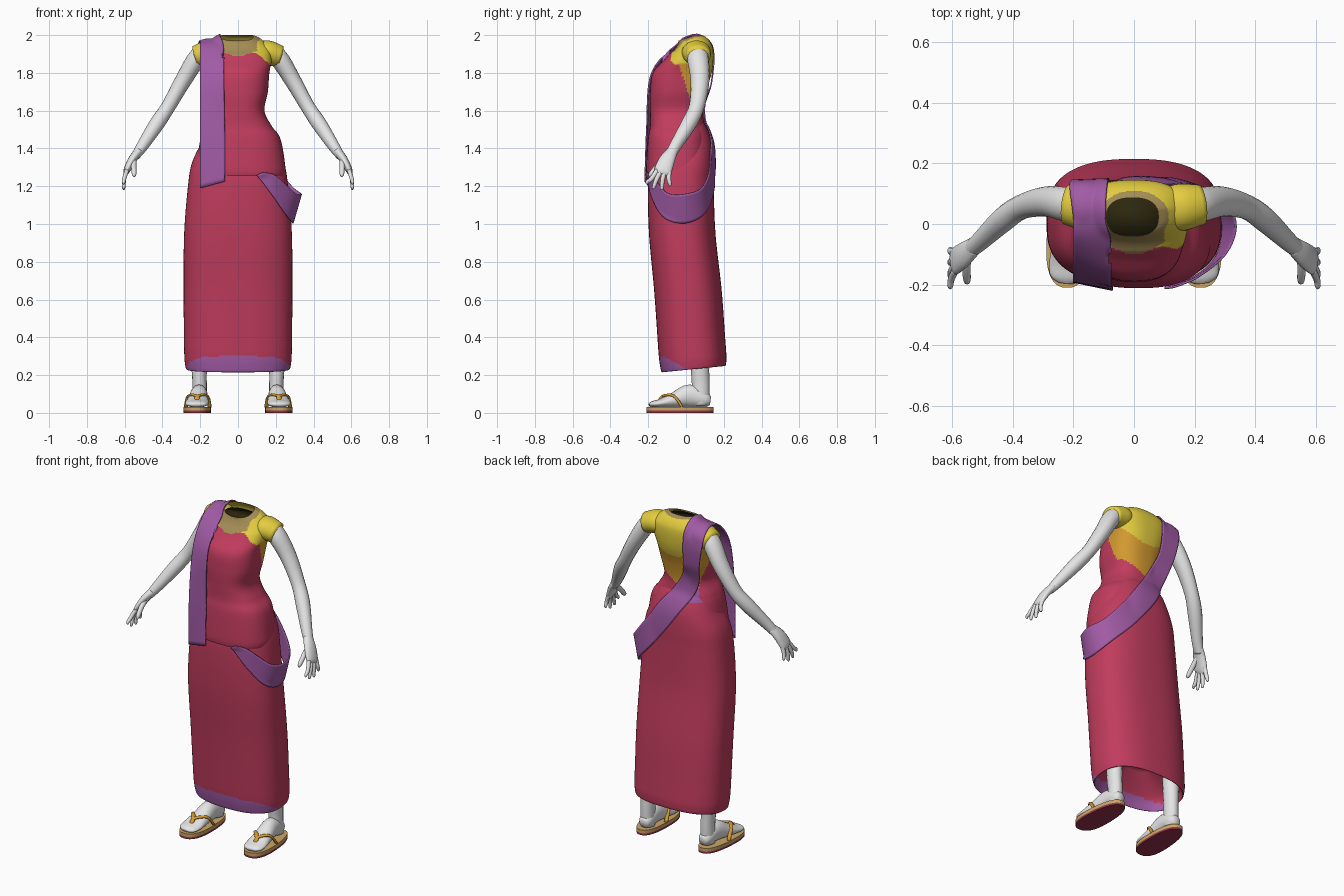
import bpy
import bmesh
import math
from mathutils import Vector

if "Cube" in bpy.data.objects:
    bpy.data.objects.remove(bpy.data.objects["Cube"])


def material(name, r, g, b):
    m = bpy.data.materials.new(name)
    m.use_nodes = True
    m.diffuse_color = (r, g, b, 1)
    m.node_tree.nodes["Principled BSDF"].inputs["Base Color"].default_value = (r, g, b, 1)
    return m


RED = material("crimson cloth", .53, .045, .11)
PURPLE = material("purple border", .36, .105, .38)
YELLOW = material("yellow blouse", .77, .61, .05)
ORANGE = material("orange cloth", .67, .33, .03)
TAN = material("tan neck trim", .37, .26, .09)
SKIN = material("pale skin", .78, .78, .78)
SOLE = material("tan sandal", .6, .38, .13)
DARK_RED = material("dark red sole", .3, .03, .07)
HOLLOW = material("dark hollow", .025, .02, .004)


def spline(keys, sub):
    """Smoothly fill in between tuples of numbers."""
    out = []
    for i in range(len(keys) - 1):
        p0, p1, p2 = keys[max(i - 1, 0)], keys[i], keys[i + 1]
        p3 = keys[min(i + 2, len(keys) - 1)]
        for s in range(sub):
            t = s / sub
            out.append(tuple(b + .5 * t * (c - a + t * (2 * a - 5 * b + 4 * c - d
                       + t * (3 * (b - c) + d - a))) for a, b, c, d in zip(p0, p1, p2, p3)))
    return out + [tuple(keys[-1])]


def loft(name, rings, mats, rule=None, closed=True, caps=(True, True), smooth=True):
    """Skin rows of points; rule(centre) picks the material of a face."""
    bm = bmesh.new()
    rows = [[bm.verts.new(p) for p in ring] for ring in rings]
    n = len(rows[0])
    for a, b in zip(rows, rows[1:]):
        for i in range(n if closed else n - 1):
            j = (i + 1) % n
            bm.faces.new((a[i], a[j], b[j], b[i]))
    if closed:
        for row, cap in zip((rows[0], rows[-1]), caps):
            if cap:
                bm.faces.new(row)
    bmesh.ops.recalc_face_normals(bm, faces=bm.faces)
    for f in bm.faces:
        f.smooth = smooth
        if rule:
            f.material_index = rule(f.calc_center_median())
    mesh = bpy.data.meshes.new(name)
    bm.to_mesh(mesh)
    bm.free()
    for m in mats:
        mesh.materials.append(m)
    ob = bpy.data.objects.new(name, mesh)
    bpy.context.collection.objects.link(ob)
    return ob


def oval(z, cx, cy, rx, ry, n=112, p=2.5):
    """Rounded-box ring lying flat at height z."""
    pts = []
    for i in range(n):
        c, s = math.cos(math.tau * i / n), math.sin(math.tau * i / n)
        pts.append(Vector((cx + rx * math.copysign(abs(c) ** (2 / p), c),
                           cy + ry * math.copysign(abs(s) ** (2 / p), s), z)))
    return pts


def tube(name, keys, mat, side=(0, 1, 0), sub=4, n=16):
    """Sweep an oval along (x, y, z, width, depth) keys; width lies along side."""
    path = spline(keys, sub)
    rings = []
    for i, k in enumerate(path):
        t = Vector(path[min(i + 1, len(path) - 1)][:3]) - Vector(path[max(i - 1, 0)][:3])
        t.normalize()
        u = Vector(side)
        u = (u - t * u.dot(t)).normalized()
        v = t.cross(u)
        rings.append([Vector(k[:3]) + u * k[3] * math.cos(math.tau * j / n)
                      + v * k[4] * math.sin(math.tau * j / n) for j in range(n)])
    return loft(name, rings, [mat])


# Long skirt with a tucked-in hem, a purple front border and a purple waist edge
def skirt_colour(c):
    if c.z > 1.49 and c.x < -.02 and c.y > 0:
        return 1
    return int(c.z < .3 - .5 * max(0, c.y + .125))


skirt_keys = [(.4, 0, .03, .08, .05), (.3, 0, .035, .24, .14), (.232, 0, .04, .27, .166),
              (.27, 0, .038, .282, .176), (.33, 0, .033, .285, .178), (.4, 0, .028, .286, .178),
              (.65, 0, .01, .288, .178), (.95, 0, -.02, .285, .176), (1.2, 0, -.027, .265, .174),
              (1.32, 0, -.02, .245, .167), (1.42, 0, -.01, .2, .15), (1.5, 0, -.01, .165, .125),
              (1.56, 0, -.03, .13, .11)]
skirt_rings = [oval(*k) for k in spline(skirt_keys, 8)]
for ring in skirt_rings:
    for p in ring:
        p.z += .1 * (p.y - .04) * max(0, min(1, 1.8 - p.z * 2))
skirt = loft("skirt", skirt_rings, [RED, PURPLE], skirt_colour, caps=(True, False))


# Upper body: draped cloth, blouse and neck trim
def torso_colour(c):
    x, y, z = c
    if (x / .115) ** 2 + ((y - .025) / .085) ** 2 < 1 and z > 1.9:
        return 3
    if y < 0 and abs(x) < .1 and z > 1.885 + .3 * abs(x):
        return 3
    if y < -.03 + .3 * max(0, 1.83 - z) and z < 1.905 - .9 * max(0, abs(x) - .1):
        return 0
    if x < 0 and z < 1.57:
        return 4
    if x >= 0 and z < 1.58 + .6 * x:
        return 0
    return 2 if z < 1.76 + 3 * x * x else 1


torso_keys = [(1.255, .015, -.05, .232, .158), (1.3, .015, -.046, .236, .165),
              (1.45, .013, -.045, .212, .156), (1.52, 0, -.046, .178, .144),
              (1.6, 0, -.05, .14, .14), (1.7, 0, -.042, .158, .148), (1.8, 0, -.02, .166, .156),
              (1.87, 0, .015, .178, .13), (1.93, 0, .038, .17, .105), (1.965, 0, .04, .14, .088),
              (1.99, 0, .033, .108, .072), (2, -.005, .023, .085, .063)]
torso_rings = [oval(*k) for k in spline(torso_keys, 10)]
for ring in torso_rings:
    for p in ring:
        p.z += .33 * min(0, p.y - .05) * max(0, min(1, p.z * 10 - 19))
torso = loft("draped_bodice", torso_rings, [RED, YELLOW, ORANGE, TAN, PURPLE], torso_colour,
             caps=(False, False))
loft("neck_hollow", [oval(z, 0, .025, .1, .065) for z in (1.956, 1.962)], [HOLLOW])

# Limbs and sandals, once per side
sleeves = []
for s, label in ((1, "left"), (-1, "right")):
    def limb(part, keys, mat=SKIN, **kw):
        return tube(f"{label}_{part}", [(s * k[0],) + k[1:] for k in keys], mat, **kw)

    sleeves.append(limb("sleeve", [(.11, .05, 1.9, .07, .055), (.155, .055, 1.906, .078, .066),
                                   (.222, .064, 1.887, .066, .058)], YELLOW, n=32))
    limb("arm", [(.14, .06, 1.92, .045, .04), (.21, .062, 1.885, .057, .05),
                 (.29, .074, 1.76, .05, .044), (.37, .056, 1.62, .041, .038),
                 (.43, .015, 1.53, .041, .04), (.505, -.055, 1.415, .032, .031),
                 (.542, -.085, 1.36, .03, .023)])
    limb("palm", [(.525, -.072, 1.385, .03, .024), (.56, -.1, 1.34, .042, .022),
                  (.588, -.122, 1.285, .046, .018), (.595, -.13, 1.265, .036, .01)])
    limb("thumb", [(.55, -.095, 1.35, .016, .014), (.552, -.145, 1.31, .015, .014),
                   (.55, -.185, 1.265, .013, .012), (.55, -.192, 1.25, .004, .004)])
    for i, tip in enumerate(((-.205, 1.21), (-.17, 1.185), (-.128, 1.18), (-.085, 1.2))):
        y, z = tip
        base = -.152 + .021 * i
        limb(f"finger_{i + 1}", [(.588, base, 1.285, .013, .012),
                                 (.602, (base + y) / 2 - .004, 1.24, .012, .011),
                                 (.605, y, z + .012, .01, .009), (.604, y, z, .004, .004)], n=10)

    limb("leg", [(.205, .075, .4, .05, .05), (.205, .075, .22, .04, .048),
                 (.203, .078, .15, .038, .047), (.203, .08, .04, .04, .045)], side=(1, 0, 0))
    limb("foot", [(.2, .128, .065, .025, .025), (.202, .1, .07, .04, .042),
                  (.206, .02, .09, .046, .06), (.212, -.06, .068, .055, .042),
                  (.217, -.13, .052, .062, .024), (.222, -.175, .046, .054, .017),
                  (.224, -.195, .043, .025, .008)], side=(1, 0, 0), n=24)
    for i, x in enumerate((.15, .276)):
        limb(f"sandal_strap_{i + 1}", [(x, -.02, .03, .007, .011),
                                       (x * .75 + .053, -.065, .09, .007, .012),
                                       (.216, -.125, .088, .007, .012),
                                       (.218, -.15, .05, .006, .006)],
             ORANGE, side=(0, 0, 1), n=10)

    # Sandal sole in two layers, narrower at the heel and turned outward
    for part, low, high, mat in (("sandal_tread", 0, .012, DARK_RED),
                                 ("sandal_sole", .012, .032, SOLE)):
        rings = [oval(z, 0, -.032, .074, .178, n=40) for z in (low, high)]
        for ring in rings:
            for p in ring:
                p.x = s * (.214 + p.x * (.95 - .6 * p.y) - .03 * p.y)
        loft(f"{label}_{part}", rings, [mat], smooth=False)

# Purple sash: hangs in front, crosses the shoulder and back, loops the left hip
sash_edges = [(-.2, -.19, 1.19, -.07, -.217, 1.225), (-.2, -.185, 1.5, -.07, -.208, 1.5),
              (-.2, -.145, 1.78, -.075, -.188, 1.78), (-.2, -.05, 1.93, -.075, -.085, 1.92),
              (-.2, .05, 1.962, -.085, .04, 1.985), (-.21, .135, 1.9, -.085, .14, 1.93),
              (-.185, .135, 1.75, -.075, .135, 1.75), (-.14, .09, 1.58, -.04, .095, 1.64),
              (-.02, .13, 1.38, .05, .11, 1.5), (.12, .15, 1.2, .18, .13, 1.33),
              (.25, .1, 1.06, .285, .09, 1.2), (.29, 0, 1.005, .335, 0, 1.16),
              (.265, -.11, 1.03, .3, -.1, 1.165), (.19, -.18, 1.14, .2, -.18, 1.255),
              (.1, -.205, 1.26, .13, -.2, 1.275)]
sash_rows = [[Vector(k[:3]).lerp(Vector(k[3:]), i / 12) for i in range(13)]
             for k in spline(sash_edges, 8)]
sash = loft("sash", sash_rows, [PURPLE], closed=False)
for target in (skirt, sleeves[1], torso):
    wrap = sash.modifiers.new("hug", 'SHRINKWRAP')
    wrap.target = target
    wrap.wrap_method = 'NEAREST_SURFACEPOINT'
    wrap.wrap_mode = 'OUTSIDE'
    wrap.offset = .008
thick = sash.modifiers.new("cloth", 'SOLIDIFY')
thick.thickness = .007
thick.offset = 0
